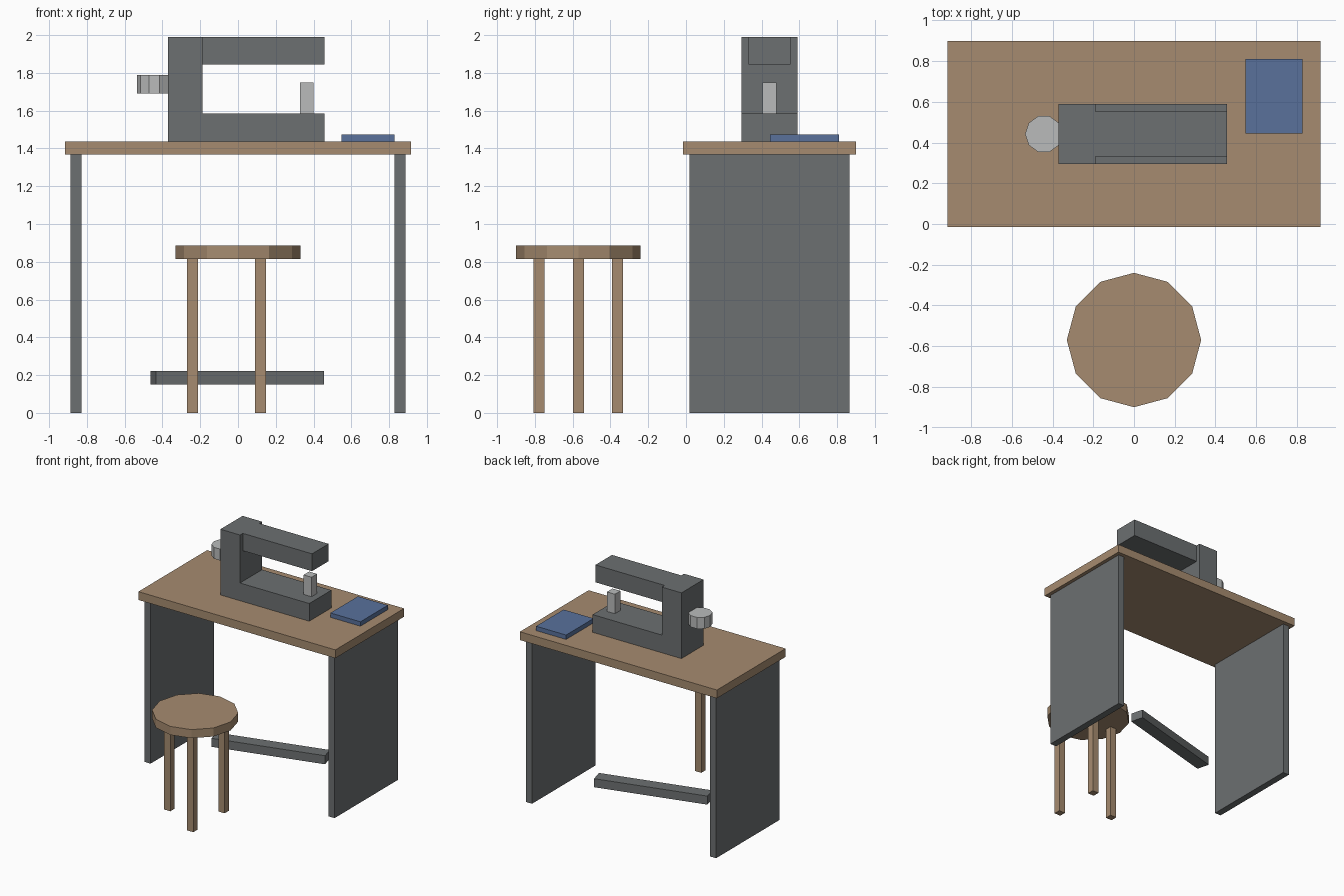
import bpy, bmesh, math
from mathutils import Matrix

cube = bpy.data.objects.get("Cube")
if cube:
    bpy.data.objects.remove(cube, do_unlink=True)


def material(name, rgb):
    mat = bpy.data.materials.new(name)
    mat.use_nodes = True
    mat.diffuse_color = (*rgb, 1)
    mat.node_tree.nodes["Principled BSDF"].inputs["Base Color"].default_value = (*rgb, 1)
    return mat


WOOD = material("warm wood", (0.38, 0.26, 0.16))
IRON = material("dark grey metal", (0.15, 0.16, 0.165))
STEEL = material("light grey metal", (0.49, 0.50, 0.50))
BLUE = material("blue cover", (0.10, 0.165, 0.33))


def finish(name, bm, mat):
    mesh = bpy.data.meshes.new(name)
    bm.to_mesh(mesh)
    bm.free()
    mesh.materials.append(mat)
    obj = bpy.data.objects.new(name, mesh)
    bpy.context.collection.objects.link(obj)
    return obj


def box(name, mat, x, y, z):
    """Box spanning the given (low, high) ranges, origin at its centre."""
    bm = bmesh.new()
    bmesh.ops.create_cube(bm, size=1)
    bmesh.ops.scale(bm, vec=[b - a for a, b in (x, y, z)], verts=bm.verts)
    obj = finish(name, bm, mat)
    obj.location = [(a + b) / 2 for a, b in (x, y, z)]
    return obj


def disc(name, mat, sides, radius, x, y, z):
    """Upright faceted disc with a corner pointing along the x axis."""
    bm = bmesh.new()
    ring = [bm.verts.new((radius * math.cos(a), radius * math.sin(a), z[0]))
            for a in (math.tau * i / sides for i in range(sides))]
    base = bm.faces.new(ring)
    top = bmesh.ops.extrude_face_region(bm, geom=[base], use_keep_orig=True)
    verts = [v for v in top["geom"] if isinstance(v, bmesh.types.BMVert)]
    bmesh.ops.translate(bm, vec=(0, 0, z[1] - z[0]), verts=verts)
    bmesh.ops.recalc_face_normals(bm, faces=bm.faces)
    obj = finish(name, bm, mat)
    obj.location = (x, y, 0)
    return obj


def around(centre, half):
    return centre - half, centre + half


MID = 0.442          # depth line shared by the table and the machine
TABLE = 1.437        # table surface
DECK = 1.586         # machine bed surface
TOP = 1.99

# Table
box("table_top", WOOD, (-0.917, 0.917), around(MID, 0.457), (1.367, TABLE))
for side, s in (("left", 1), ("right", -1)):
    box(side + "_side_panel", IRON, around(s * 0.857, 0.029), around(MID, 0.423), (0, 1.367))
pedal = box("foot_bar", IRON, around(-0.004, 0.46), around(MID, 0.055), (0.151, 0.223))
pedal.rotation_euler.z = math.radians(15)

# Sewing machine
box("machine_bed", IRON, (-0.188, 0.457), around(MID, 0.147), (TABLE, DECK))
box("machine_column", IRON, (-0.37, -0.188), around(MID, 0.147), (TABLE, TOP))
box("machine_arm", IRON, (-0.188, 0.457), around(MID, 0.11), (1.844, TOP))
box("needle_post", STEEL, around(0.364, 0.037), around(MID, 0.037), (DECK, 1.75))
disc("hand_wheel", STEEL, 10, 0.092, -0.443, MID, (1.692, 1.788))

# Notebook
box("notebook", BLUE, (0.549, 0.828), (0.445, 0.811), (TABLE, 1.474))

# Stool
STOOL = -0.57
disc("stool_seat", WOOD, 12, 0.33, 0, STOOL, (0.814, 0.886))
for i in range(3):
    a = math.radians(60 + 120 * i)
    box(f"stool_leg_{i + 1}", WOOD, around(0.24 * math.cos(a), 0.029),
        around(STOOL + 0.24 * math.sin(a), 0.029), (0, 0.814))
